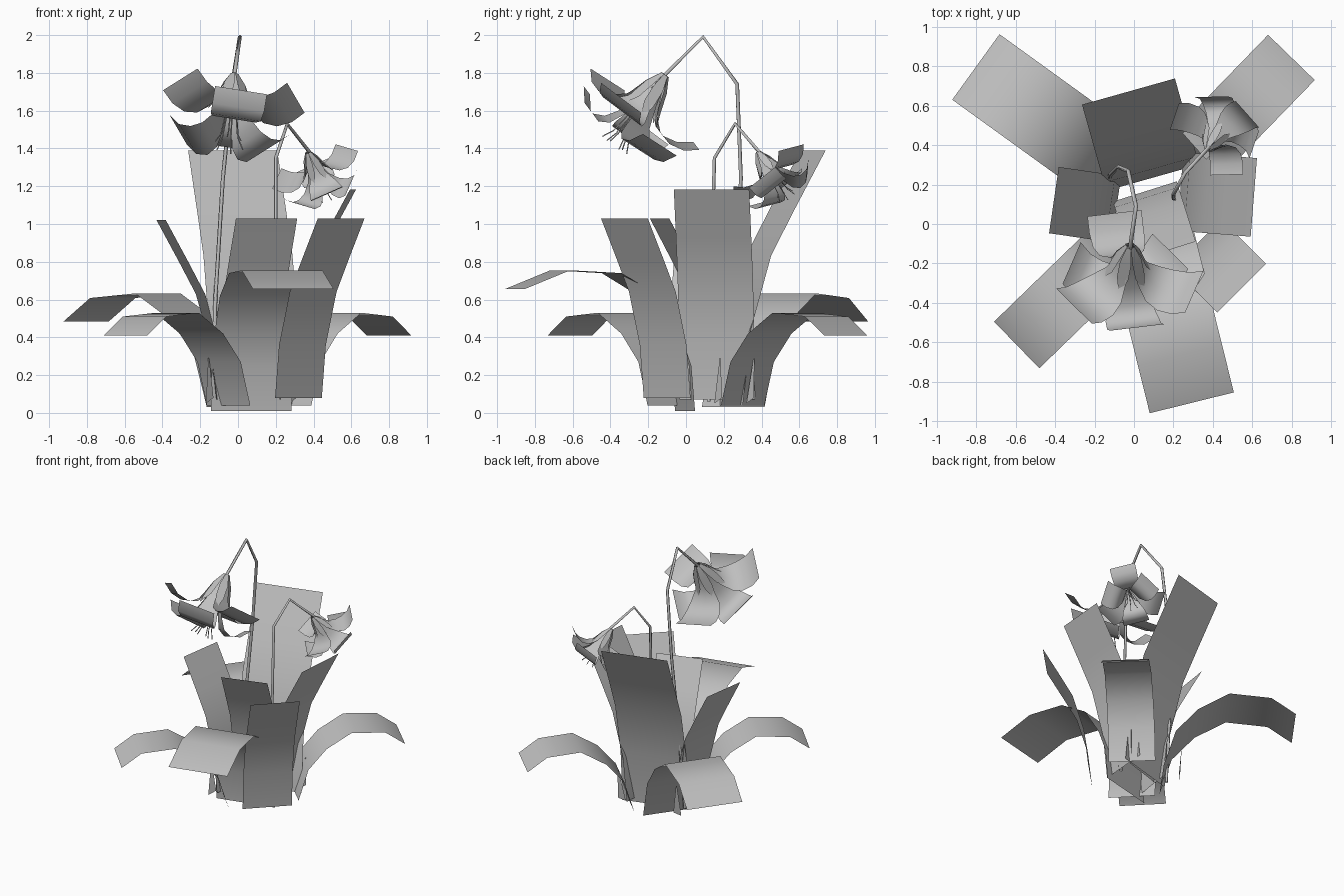
import bpy, math
from mathutils import Vector

cube = bpy.data.objects.get("Cube")
if cube:
    bpy.data.objects.remove(cube)

grey = bpy.data.materials.new("plain_grey")
grey.use_nodes = True
grey.diffuse_color = (0.53, 0.53, 0.53, 1)
grey.node_tree.nodes["Principled BSDF"].inputs["Base Color"].default_value = (0.53, 0.53, 0.53, 1)


def grid_object(name, rows, closed=False):
    """Skin a list of equally long point rows."""
    n = len(rows[0])
    verts = [p for row in rows for p in row]
    faces = []
    for i in range(len(rows) - 1):
        for j in range(n if closed else n - 1):
            k = (j + 1) % n
            faces.append((i * n + j, i * n + k, (i + 1) * n + k, (i + 1) * n + j))
    mesh = bpy.data.meshes.new(name)
    mesh.from_pydata(verts, [], faces)
    mesh.materials.append(grey)
    mesh.polygons.foreach_set("use_smooth", [True] * len(faces))
    obj = bpy.data.objects.new(name, mesh)
    bpy.context.collection.objects.link(obj)
    return obj


def leaf(name, base, out, width, profile, scale=1.0):
    """Flat strip leaf: profile holds (reach, height) pairs from the base."""
    out = Vector((out[0], out[1], 0)).normalized()
    side = Vector((-out.y, out.x, 0)) * width / 2
    rows = []
    for reach, height in profile:
        p = Vector(base) + out * reach * scale + Vector((0, 0, height * scale))
        rows.append([p - side, p + side])
    return grid_object(name, rows)


def tube(name, points, radius, sides=5):
    pts = [Vector(p) for p in points]
    rows = []
    for i, p in enumerate(pts):
        d = (pts[min(i + 1, len(pts) - 1)] - pts[max(i - 1, 0)]).normalized()
        u = d.cross(Vector((1, 0, 0))).normalized()
        v = d.cross(u)
        rows.append([p + radius * (u * math.cos(a) + v * math.sin(a))
                     for a in (math.tau * k / sides for k in range(sides))])
    return grid_object(name, rows, True)


# Leaves: arching outer ones, then upright inner ones
arch = [(0, 0), (0.07, 0.23), (0.2, 0.38), (0.38, 0.49), (0.62, 0.47), (0.76, 0.37)]
front_arch = [(0, 0), (0.02, 0.24), (0.08, 0.41), (0.2, 0.61), (0.4, 0.73), (0.68, 0.745), (0.93, 0.645)]
upright = [(0, 0), (0.03, 0.28), (0.11, 0.56), (0.2, 0.73), (0.32, 0.95)]

leaf("front_right_arching_leaf", (-0.05, -0.085, 0.04), (-1, -0.97), 0.33, arch)
leaf("back_left_arching_leaf", (0.27, 0.3, 0.04), (0.97, 1), 0.33, arch)
leaf("back_right_arching_leaf", (-0.045, 0.25, 0.03), (-0.81, 0.585), 0.41, arch, 1.23)
leaf("front_arching_leaf", (0.07, -0.005, 0.01), (0.24, -0.97), 0.44, front_arch)
leaf("front_left_upright_leaf", (0.32, -0.1, 0.08), (0.71, -0.71), 0.35, upright)
leaf("left_upright_leaf", (0.235, 0.165, 0.07), (1, -0.08), 0.4, upright, 1.17)
leaf("right_upright_leaf", (-0.09, 0.075, 0.07), (-0.99, 0.145), 0.34, upright)
leaf("middle_upright_leaf", (0.055, 0.165, 0.08), (0.3, -0.95), 0.34, upright)
leaf("back_tall_leaf", (0.095, 0.235, 0.04), (-0.27, 0.96), 0.49, upright, 1.42)

# Stems
tall_stem = [(-0.13, 0.2, 0.06), (-0.12, 0.25, 0.6), (-0.08, 0.29, 1.24),
             (-0.03, 0.27, 1.74), (0.01, 0.09, 1.99), (-0.02, -0.12, 1.78)]
short_stem = [(0.22, 0.12, 0.06), (0.2, 0.13, 0.7), (0.2, 0.15, 1.35),
              (0.26, 0.26, 1.53), (0.38, 0.39, 1.38)]
tube("tall_stem", tall_stem, 0.011)
tube("short_stem", short_stem, 0.01)

# Young shoots at the foot
for i, (x, y) in enumerate([(-0.15, -0.1), (0.29, 0.17), (0.31, 0.34), (-0.15, 0.32)]):
    tip = Vector((x * 1.05, y * 1.05, 0.29))
    foot = Vector((x, y, 0.05))
    grid_object(f"shoot_{i + 1}", [[foot + Vector((-0.02, -0.02, 0)), foot + Vector((0.02, 0.02, 0.03))],
                                  [tip, tip + Vector((0.005, 0.005, 0))]])

# Flowers: (along axis, radius, half width)
petal_rows = [(0, 0.015, 0.02), (0.1, 0.04, 0.04), (0.2, 0.08, 0.075), (0.26, 0.14, 0.115),
              (0.28, 0.21, 0.135), (0.265, 0.29, 0.14), (0.215, 0.36, 0.14)]
blade_rows = [(0, 0.02, 0.012), (0.08, 0.06, 0.03), (0.17, 0.09, 0.03), (0.25, 0.13, 0.003)]


def flower(name, origin, axis, size, phase):
    d = Vector(axis).normalized()
    u = Vector((0, 0, 1)).cross(d).normalized()
    v = d.cross(u)
    # Measure angles from the model's left, turning upward
    if u.x < 0:
        u = -u
    if v.z < 0:
        v = -v

    def place(along, radius, across, angle):
        r = u * math.cos(angle) + v * math.sin(angle)
        t = d.cross(r)
        return Vector(origin) + size * (d * along + r * radius + t * across)

    def strip(part, rows, angle, depth=1.0, spread=1.0):
        grid_object(part, [[place(a * depth, r * spread, w * s, angle) for s in (-1, 0, 1)]
                           for a, r, w in rows])

    # Deep inner petals alternate with wide outer ones
    for i in range(6):
        angle = phase + math.tau * i / 6
        depth, spread = (1.42, 0.82) if i % 2 == 0 else (1.0, 1.0)
        strip(f"{name}_petal_{i + 1}", petal_rows, angle, depth, spread)
        strip(f"{name}_blade_{i + 1}", blade_rows, angle + 0.5)
        path = [place(a, r, 0, angle + 0.3) for a, r in ((0.02, 0), (0.25, 0.03), (0.4, 0.05), (0.46, 0.08))]
        tube(f"{name}_stamen_{i + 1}", path, 0.004 * size, 3)


flower("large_flower", (-0.02, -0.11, 1.79), (-0.06, -0.58, -0.81), 1.0, 1.3)
flower("small_flower", (0.37, 0.38, 1.38), (0.33, 0.5, -0.78), 0.65, 0.2)
